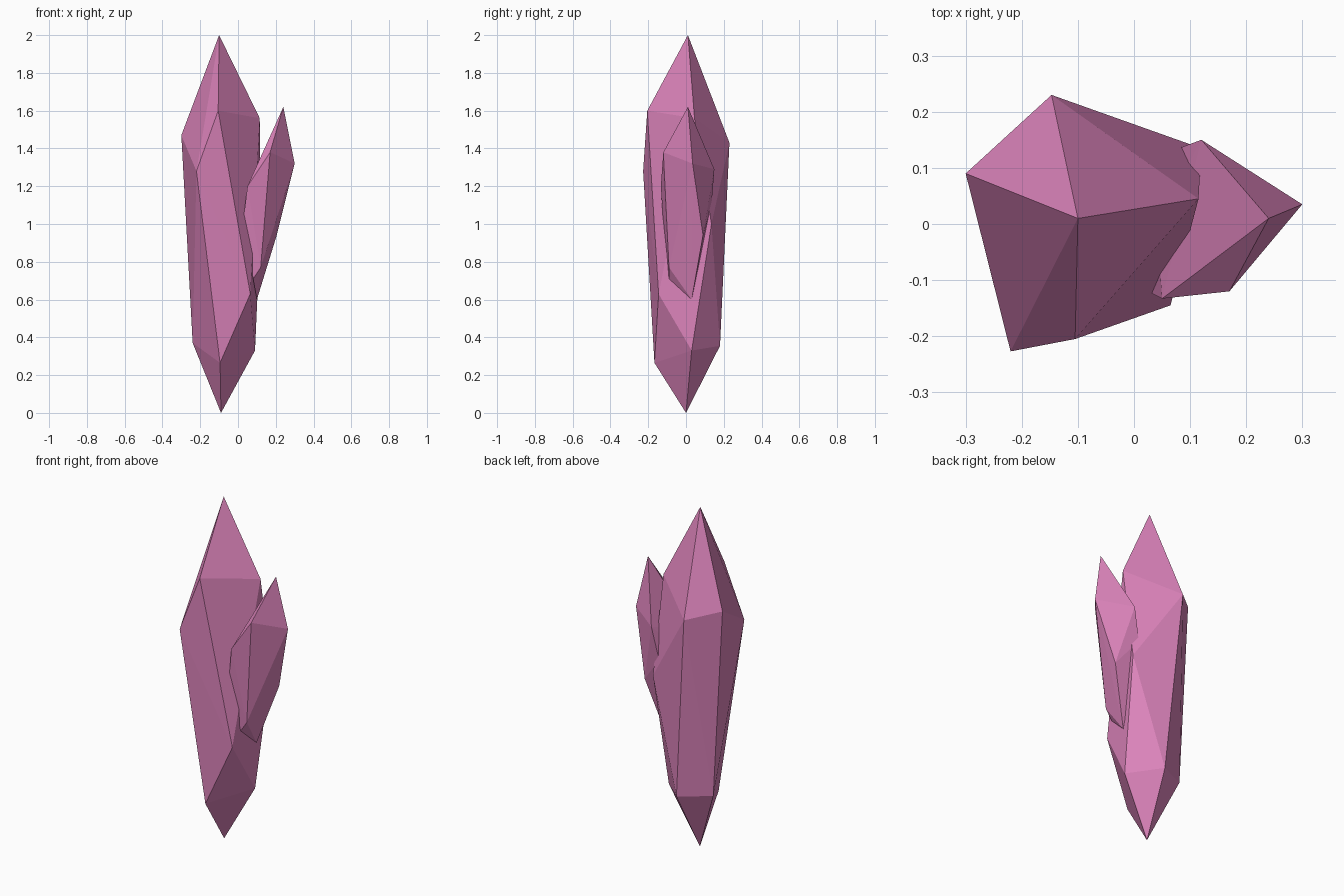
import bpy, bmesh

if "Cube" in bpy.data.objects:
    bpy.data.objects.remove(bpy.data.objects["Cube"])

mat = bpy.data.materials.new("pink_crystal")
mat.diffuse_color = (0.72, 0.23, 0.50, 1)
mat.use_nodes = True
mat.node_tree.nodes["Principled BSDF"].inputs["Base Color"].default_value = mat.diffuse_color


def crystal(name, tip, upper, lower, base):
    """Flat-faceted shard: the convex hull of two tips and two uneven rings."""
    bm = bmesh.new()
    for p in [tip, *upper, *lower, base]:
        bm.verts.new(p)
    res = bmesh.ops.convex_hull(bm, input=bm.verts)
    junk = [g for g in res["geom_interior"] + res["geom_unused"]
            if isinstance(g, bmesh.types.BMVert)]
    bmesh.ops.delete(bm, geom=list(set(junk)), context="VERTS")
    bmesh.ops.recalc_face_normals(bm, faces=bm.faces)
    mesh = bpy.data.meshes.new(name)
    bm.to_mesh(mesh)
    bm.free()
    mesh.materials.append(mat)
    obj = bpy.data.objects.new(name, mesh)
    bpy.context.collection.objects.link(obj)
    return obj


# Tall main shard
crystal("main_crystal",
        tip=(-0.10, 0.01, 2.0),
        upper=[(-0.30, 0.09, 1.47), (-0.147, 0.23, 1.43), (0.115, 0.045, 1.56),
               (-0.105, -0.205, 1.60), (-0.22, -0.227, 1.28)],
        lower=[(0.12, 0.135, 1.0), (0.065, -0.145, 0.63), (-0.24, 0.09, 0.37),
               (-0.064, 0.18, 0.355), (0.09, 0.03, 0.33), (-0.095, -0.167, 0.265)],
        base=(-0.09, 0.0, 0.0))

# Small shard leaning out of the right side
crystal("side_crystal",
        tip=(0.24, 0.01, 1.62),
        upper=[(0.30, 0.035, 1.32), (0.17, -0.12, 1.38), (0.12, 0.15, 1.29),
               (0.05, -0.133, 1.20)],
        lower=[(0.03, -0.123, 1.04), (0.04, 0.0, 1.12), (0.08, 0.135, 1.10),
               (0.205, 0.09, 0.94), (0.12, -0.09, 0.77), (0.08, -0.09, 0.71)],
        base=(0.10, 0.03, 0.60))
